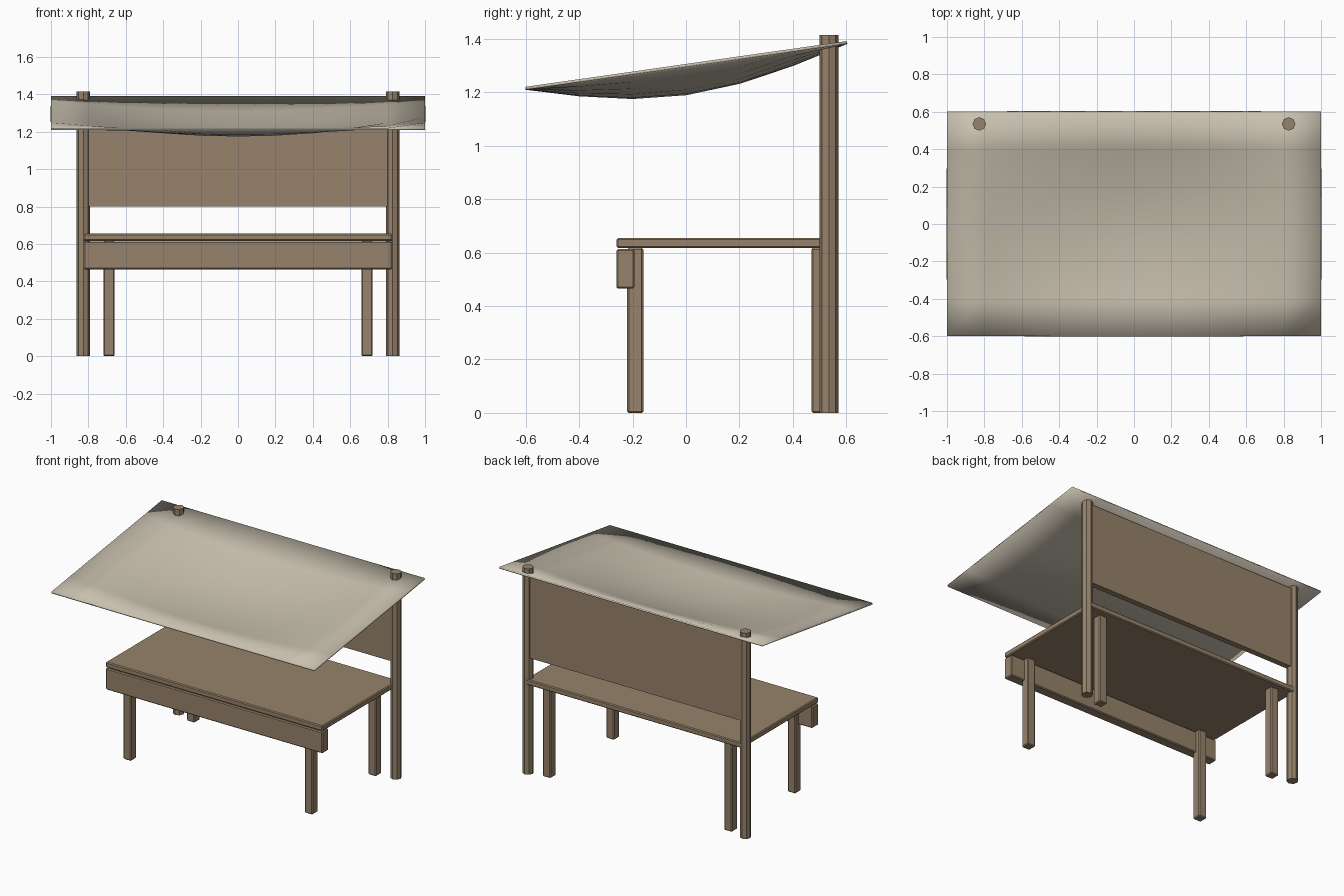
import bpy, bmesh
from math import pi, cos

if "Cube" in bpy.data.objects:
    bpy.data.objects.remove(bpy.data.objects["Cube"])


def material(name, color):
    m = bpy.data.materials.new(name)
    m.diffuse_color = (*color, 1)
    m.use_nodes = True
    m.node_tree.nodes["Principled BSDF"].inputs["Base Color"].default_value = m.diffuse_color
    return m


wood = material("wood", (0.31, 0.225, 0.145))
cloth = material("cloth", (0.58, 0.53, 0.43))


def box(name, x, y, z, bevel=0.006):
    """Box from (min, max) ranges, with softened edges."""
    bpy.ops.mesh.primitive_cube_add(size=1, location=[sum(r) / 2 for r in (x, y, z)])
    ob = bpy.context.object
    ob.name = name
    ob.scale = [r[1] - r[0] for r in (x, y, z)]
    bpy.ops.object.transform_apply(location=False, rotation=False, scale=True)
    ob.data.materials.append(wood)
    if bevel:
        mod = ob.modifiers.new("soft_edges", 'BEVEL')
        mod.width = bevel
        mod.segments = 1
    return ob


# Bench top, front apron and back panel
box("seat", (-0.825, 0.825), (-0.26, 0.567), (0.617, 0.655))
box("front_apron", (-0.825, 0.825), (-0.26, -0.193), (0.465, 0.613))
box("back_panel", (-0.815, 0.815), (0.515, 0.555), (0.80, 1.355), 0)

for side, s in (("left", -1), ("right", 1)):
    # Square legs
    x = sorted((s * 0.66, s * 0.72))
    box(f"front_leg_{side}", x, (-0.22, -0.16), (0, 0.618))
    box(f"back_leg_{side}", x, (0.47, 0.53), (0, 0.618))
    # Tall faceted posts that pierce the canopy
    bpy.ops.mesh.primitive_cylinder_add(vertices=8, radius=0.036, depth=1.415,
                                        location=(s * 0.827, 0.535, 1.415 / 2))
    post = bpy.context.object
    post.name = f"canopy_post_{side}"
    post.data.materials.append(wood)

# Sloped canopy sheet that sags between straight edges
bpy.ops.mesh.primitive_grid_add(x_subdivisions=10, y_subdivisions=6, size=2)
canopy = bpy.context.object
canopy.name = "canopy"
for v in canopy.data.vertices:
    sag = 0.106 * cos(pi * v.co.x / 2) * cos(pi * v.co.y / 2)
    v.co.y *= 0.6
    v.co.z = 1.306 + v.co.y * 0.1425 - sag
canopy.data.materials.append(cloth)
sheet = canopy.modifiers.new("thickness", 'SOLIDIFY')
sheet.thickness = 0.011
sheet.offset = -1
bpy.ops.object.shade_smooth_by_angle(angle=pi / 6)
